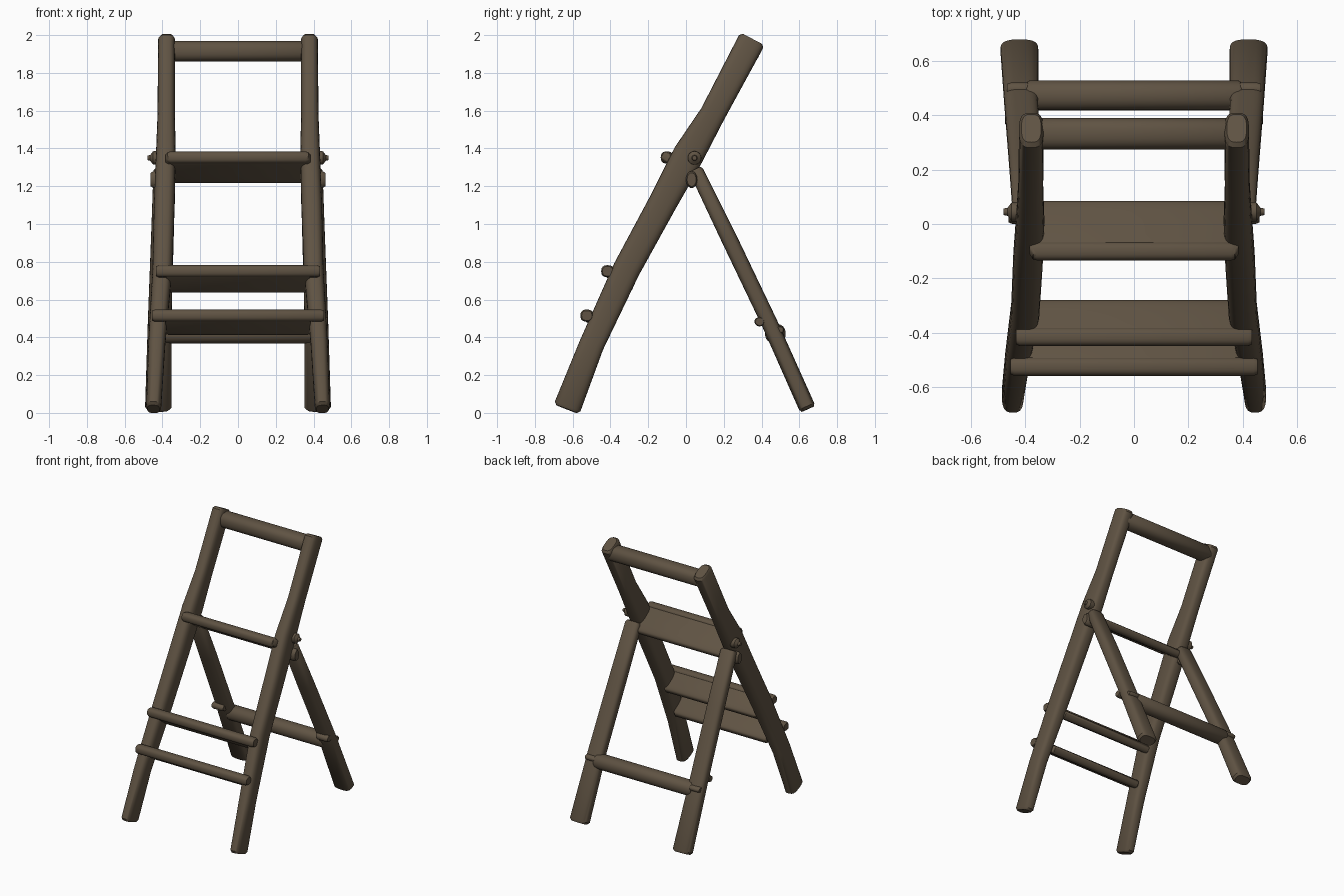
import bpy, bmesh, math
from mathutils import Vector

if "Cube" in bpy.data.objects:
    bpy.data.objects.remove(bpy.data.objects["Cube"], do_unlink=True)

wood = bpy.data.materials.new("dark_weathered_wood")
wood.use_nodes = True
colour = (0.115, 0.086, 0.056, 1)
wood.diffuse_color = colour
wood.node_tree.nodes["Principled BSDF"].inputs["Base Color"].default_value = colour


def loft(name, path, sizes, side, power=2.0, cap=0.015, count=24):
    """Sweep a rounded section along a path; sizes are widths along side and across it."""
    path = [Vector(p) for p in path]
    side = Vector(side).normalized()
    first = (path[1] - path[0]).normalized()
    last = (path[-1] - path[-2]).normalized()
    # shrunken end rings soften the cut ends
    stations = [(path[0], sizes[0], 0.8), (path[0] + first * cap, sizes[0], 1)]
    stations += [(p, s, 1) for p, s in zip(path[1:-1], sizes[1:-1])]
    stations += [(path[-1] - last * cap, sizes[-1], 1), (path[-1], sizes[-1], 0.8)]
    bm = bmesh.new()
    rings = []
    for i, (p, (a, b), k) in enumerate(stations):
        ahead = stations[min(i + 1, len(stations) - 1)][0]
        behind = stations[max(i - 1, 0)][0]
        tangent = (ahead - behind).normalized()
        u = (side - tangent * side.dot(tangent)).normalized()
        v = tangent.cross(u)
        ring = []
        for j in range(count):
            t = math.tau * j / count
            c, s = math.cos(t), math.sin(t)
            c = math.copysign(abs(c) ** (2 / power), c)
            s = math.copysign(abs(s) ** (2 / power), s)
            ring.append(bm.verts.new(p + (u * c * a + v * s * b) * k / 2))
        rings.append(ring)
    for r, q in zip(rings, rings[1:]):
        for j in range(count):
            n = (j + 1) % count
            bm.faces.new((r[j], r[n], q[n], q[j]))
    bm.faces.new(rings[0])
    bm.faces.new(rings[-1])
    bmesh.ops.recalc_face_normals(bm, faces=bm.faces)
    mesh = bpy.data.meshes.new(name)
    bm.to_mesh(mesh)
    bm.free()
    mesh.materials.append(wood)
    obj = bpy.data.objects.new(name, mesh)
    bpy.context.collection.objects.link(obj)
    bpy.ops.object.select_all(action='DESELECT')
    obj.select_set(True)
    bpy.context.view_layer.objects.active = obj
    bpy.ops.object.shade_smooth_by_angle(angle=math.radians(40))
    return obj


X = (1, 0, 0)

for word, s in (("left", 1), ("right", -1)):
    # front rails: slightly crooked, deepest near the hinge
    loft("front_rail_" + word,
         [(s * .447, -.632, .02), (s * .43, -.50, .36), (s * .40, -.315, .76),
          (s * .39, -.13, 1.1), (s * .382, .012, 1.365), (s * .38, .14, 1.58),
          (s * .378, .352, 1.98)],
         [(.08, .145), (.09, .132), (.105, .145), (.11, .15),
          (.105, .165), (.092, .135), (.09, .145)], X, 3)
    # rear legs: broad and thin
    loft("rear_leg_" + word,
         [(s * .422, .645, .02), (s * .415, .44, .48), (s * .40, .22, .94), (s * .39, .05, 1.29)],
         [(.14, .088), (.125, .085), (.12, .085), (.115, .075)], X, 3)
    # hinge pegs
    loft("hinge_peg_" + word, [(s * .38, .045, 1.35), (s * .45, .045, 1.35), (s * .48, .045, 1.35)],
         [(.075, .075), (.07, .07), (.03, .03)], (0, 1, 0))
    loft("lower_hinge_peg_" + word, [(s * .37, .03, 1.235), (s * .462, .03, 1.235)],
         [(.06, .09)] * 2, (0, 1, 0))
    # brace pegs on the rear legs
    loft("brace_peg_" + word, [(s * .38, .39, .483), (s * .475, .39, .483)],
         [(.055, .05)] * 2, (0, 1, 0))
    loft("rear_brace_peg_" + word, [(s * .38, .495, .44), (s * .468, .495, .44)],
         [(.05, .04)] * 2, (0, 1, 0))

# treads: round front rod with a plank sloping down behind it
for name, y, z, back_y, back_z, half in (("lower", -.525, .515, -.425, .445, .455),
                                         ("middle", -.415, .75, -.312, .668, .435),
                                         ("upper", -.10, 1.352, .053, 1.247, .373)):
    loft(name + "_tread_rod", [(-half, y, z), (half, y, z)], [(.068, .064)] * 2, (0, 1, 0), 2.5)
    slope = Vector((0, back_y - y, back_z - z))
    cy, cz = (y + back_y) / 2, (z + back_z) / 2
    loft(name + "_tread_plank", [(-.385, cy, cz), (.385, cy, cz)],
         [(slope.length + .062, .06)] * 2, slope, 4)

# top rail and rear brace
loft("top_rail", [(-.385, .332, 1.915), (.385, .332, 1.915)], [(.117, .11)] * 2, (0, 1, 0), 2.4)
loft("rear_brace", [(-.40, .473, .42), (.40, .473, .42)], [(.11, .105)] * 2, (0, 1, 0), 2.2)
